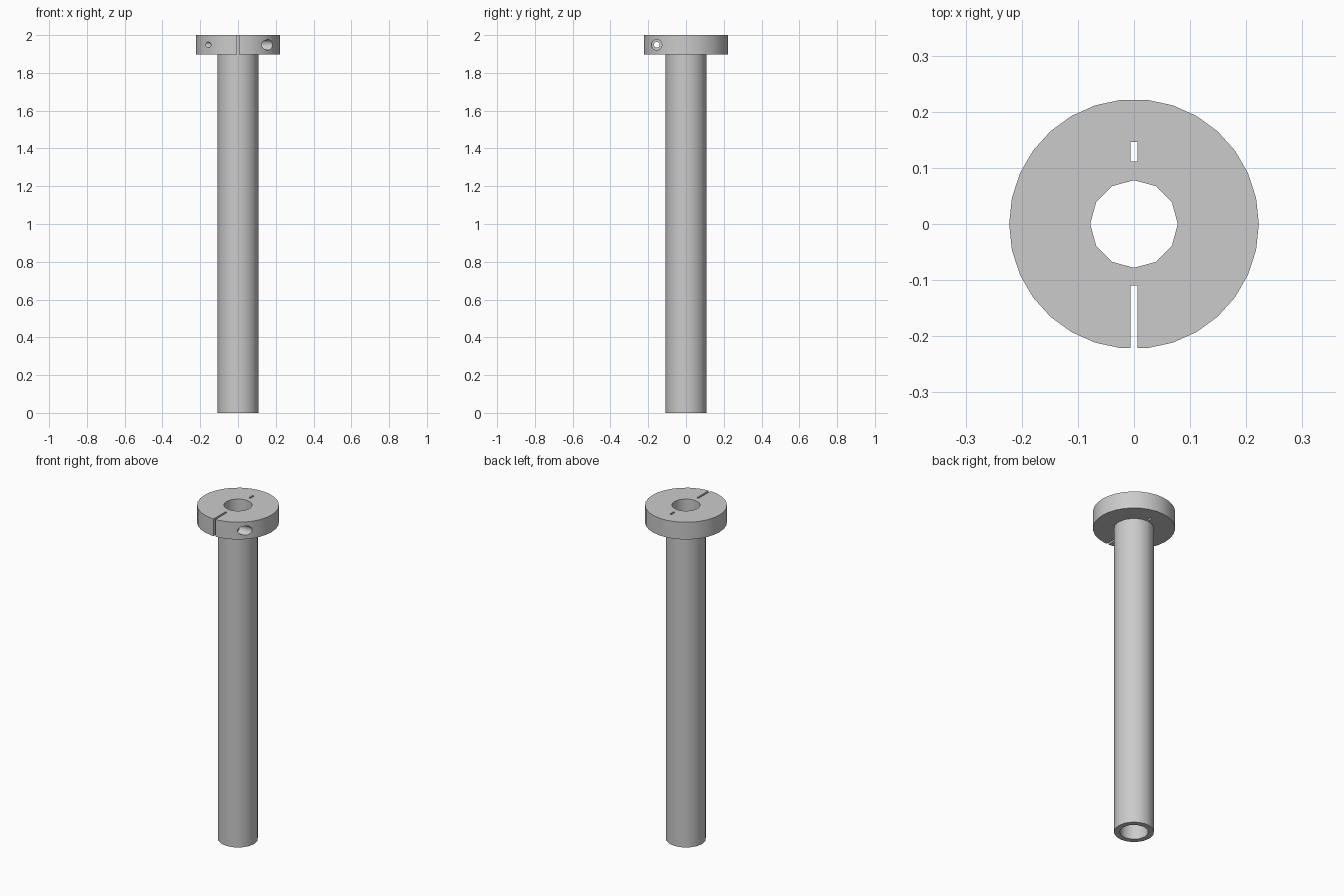
import bpy
import math

cube = bpy.data.objects.get("Cube")
if cube:
    bpy.data.objects.remove(cube, do_unlink=True)

HEIGHT = 2.0
COLLAR_BASE = 1.897
COLLAR_R = 0.2225
TUBE_R = 0.109
BORE_R = 0.078
SCREW_Y = -0.155
SCREW_Z = (COLLAR_BASE + HEIGHT) / 2

grey = bpy.data.materials.new("plain grey")
grey.use_nodes = True
colour = (0.6, 0.6, 0.6, 1.0)
grey.diffuse_color = colour
grey.node_tree.nodes["Principled BSDF"].inputs["Base Color"].default_value = colour


def finish(name):
    ob = bpy.context.object
    ob.name = name
    bpy.ops.object.transform_apply(location=True, rotation=True, scale=True)
    ob.data.materials.append(grey)
    return ob


def cylinder(name, radius, low, high, sides):
    """Upright cylinder with a vertex on the x axis."""
    bpy.ops.mesh.primitive_cylinder_add(
        vertices=sides, radius=radius, depth=high - low,
        location=(0, 0, (low + high) / 2), rotation=(0, 0, math.pi / 2))
    return finish(name)


def cross_hole(name, radius, left, right):
    """Cylinder along x at the screw position."""
    bpy.ops.mesh.primitive_cylinder_add(
        vertices=16, radius=radius, depth=right - left,
        location=((left + right) / 2, SCREW_Y, SCREW_Z),
        rotation=(0, math.pi / 2, 0))
    return finish(name)


def slot(name, front, back):
    """Narrow box through the collar, between two y positions."""
    bpy.ops.mesh.primitive_cube_add(
        size=1, location=(0, (front + back) / 2, SCREW_Z))
    bpy.context.object.scale = (0.012, back - front, 0.2)
    return finish(name)


def combine(target, other, operation):
    mod = target.modifiers.new(other.name, "BOOLEAN")
    mod.operation = operation
    mod.solver = "EXACT"
    mod.object = other
    bpy.context.view_layer.objects.active = target
    bpy.ops.object.modifier_apply(modifier=mod.name)
    bpy.data.objects.remove(other, do_unlink=True)


# Long tube and clamping collar in one piece
body = cylinder("flanged_tube", TUBE_R, 0, HEIGHT - 0.02, 16)
combine(body, cylinder("collar", COLLAR_R, COLLAR_BASE, HEIGHT, 30), "UNION")

# Bore, clamp slots, and the stepped screw hole
combine(body, cylinder("bore", BORE_R, -0.1, HEIGHT + 0.1, 12), "DIFFERENCE")
combine(body, slot("front_slot", -0.3, -0.11), "DIFFERENCE")
combine(body, slot("back_slot", 0.111, 0.146), "DIFFERENCE")
combine(body, cross_hole("screw_hole", 0.015, -0.3, 0.3), "DIFFERENCE")
combine(body, cross_hole("screw_head_recess", 0.028, 0.1, 0.3), "DIFFERENCE")

# Smooth round walls, crisp rims
bpy.ops.object.select_all(action="DESELECT")
body.select_set(True)
bpy.context.view_layer.objects.active = body
bpy.ops.object.shade_smooth_by_angle(angle=math.radians(31))
